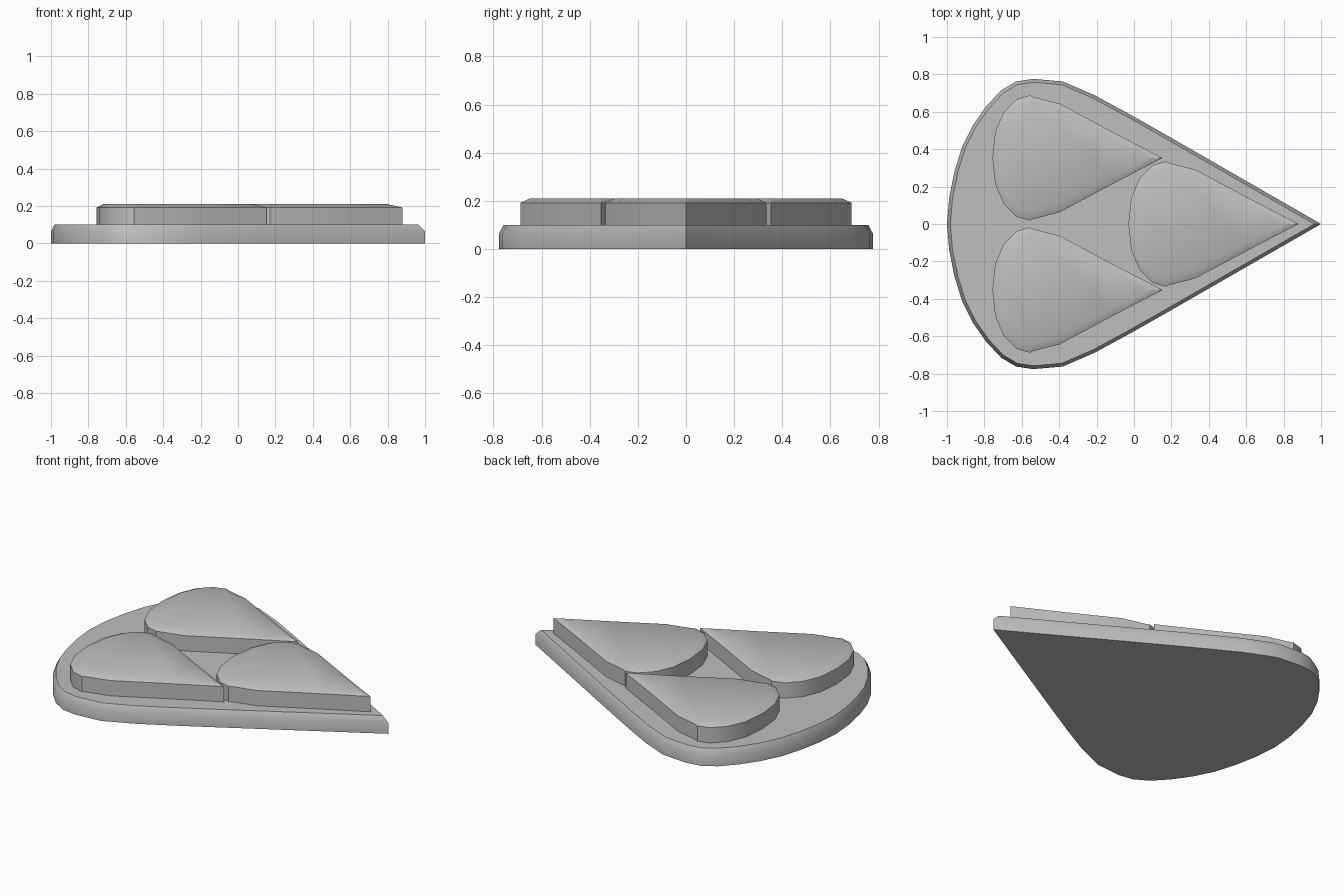
import bpy
import bmesh
import math

cube = bpy.data.objects.get("Cube")
if cube:
    bpy.data.objects.remove(cube, do_unlink=True)

grey = bpy.data.materials.new("plain grey")
grey.use_nodes = True
grey.diffuse_color = (0.52, 0.52, 0.52, 1)
grey.node_tree.nodes["Principled BSDF"].inputs["Base Color"].default_value = (0.52, 0.52, 0.52, 1)

# Half outlines, from the pointed tip round to the blunt end
BASE_HALF = [(1, 0), (0.6, 0.23), (0.2, 0.46), (-0.02, 0.585), (-0.21, 0.688),
             (-0.38, 0.762), (-0.54, 0.776), (-0.63, 0.762), (-0.71, 0.715),
             (-0.79, 0.63), (-0.86, 0.53), (-0.92, 0.41), (-0.96, 0.28),
             (-0.988, 0.14), (-1, 0)]
PETAL_HALF = [(0.88, 0), (0.62, 0.135), (0.33, 0.29), (0.19, 0.326), (0.17, 0.335),
              (0.10, 0.315), (0.03, 0.245), (-0.015, 0.14), (-0.03, 0)]


def raised_plate(name, half, offset, bottom, shoulder, top, inset):
    """Mirror a half outline, extrude it and finish with a bevelled top."""
    outline = half + [(x, -y) for x, y in reversed(half[1:-1])]
    dx, dy = offset
    bm = bmesh.new()
    verts = [bm.verts.new((x + dx, y + dy, bottom)) for x, y in outline]
    floor = bm.faces.new(verts)
    lid = bmesh.ops.extrude_face_region(bm, geom=[floor], use_keep_orig=True)["geom"]
    for v in [g for g in lid if isinstance(g, bmesh.types.BMVert)]:
        v.co.z = shoulder
    bmesh.ops.recalc_face_normals(bm, faces=bm.faces[:])
    upper = max(bm.faces, key=lambda f: f.calc_center_median().z)
    bmesh.ops.inset_individual(bm, faces=[upper], thickness=inset,
                               depth=top - shoulder, use_even_offset=True)
    mesh = bpy.data.meshes.new(name)
    bm.to_mesh(mesh)
    bm.free()
    mesh.materials.append(grey)
    obj = bpy.data.objects.new(name, mesh)
    bpy.context.collection.objects.link(obj)
    bpy.ops.object.select_all(action="DESELECT")
    obj.select_set(True)
    bpy.context.view_layer.objects.active = obj
    bpy.ops.object.shade_smooth_by_angle(angle=math.radians(35))
    return obj


# Teardrop base with a bevelled rim
raised_plate("base", BASE_HALF, (0, 0), 0, 0.065, 0.10, 0.018)

# Three raised teardrop pads
for name, offset in (("front_pad", (-0.727, -0.353)),
                     ("back_pad", (-0.727, 0.353)),
                     ("tip_pad", (0, 0))):
    raised_plate(name, PETAL_HALF, offset, 0.09, 0.192, 0.21, 0.037)
